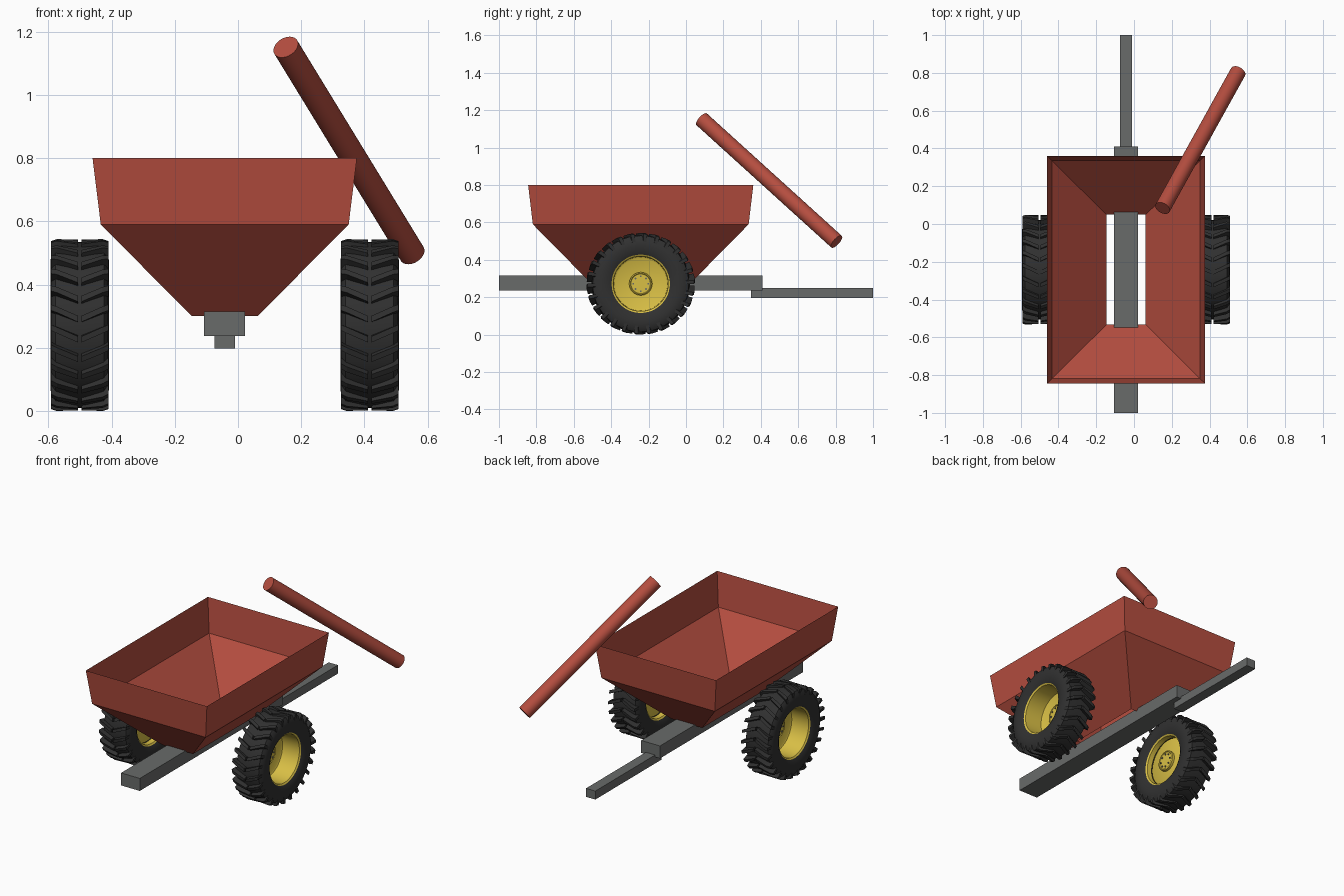
import bpy, bmesh, math
from mathutils import Vector

if "Cube" in bpy.data.objects:
    bpy.data.objects.remove(bpy.data.objects["Cube"])


def mat(name, rgb):
    m = bpy.data.materials.new(name)
    m.diffuse_color = (*rgb, 1)
    m.use_nodes = True
    m.node_tree.nodes["Principled BSDF"].inputs["Base Color"].default_value = m.diffuse_color
    return m


RED = mat("red paint", (0.46, 0.075, 0.05))
GREY = mat("grey steel", (0.14, 0.145, 0.142))
RUBBER = mat("black rubber", (0.03, 0.03, 0.03))
YELLOW = mat("yellow rim", (0.69, 0.52, 0.06))
CX, CY = -0.042, -0.242   # cart centre
WZ = 0.272                # wheel axle height


def finish(name, bm, material, smooth=False, recalc=True):
    if recalc:
        bmesh.ops.recalc_face_normals(bm, faces=bm.faces)
    me = bpy.data.meshes.new(name)
    bm.to_mesh(me)
    bm.free()
    me.materials.append(material)
    ob = bpy.data.objects.new(name, me)
    bpy.context.collection.objects.link(ob)
    if smooth:
        bpy.ops.object.select_all(action='DESELECT')
        ob.select_set(True)
        bpy.context.view_layer.objects.active = ob
        bpy.ops.object.shade_smooth_by_angle(angle=math.radians(35))
    return ob


def box(name, lo, hi, material):
    bm = bmesh.new()
    bmesh.ops.create_cube(bm, size=1)
    for v in bm.verts:
        v.co = [lo[i] + (v.co[i] + 0.5) * (hi[i] - lo[i]) for i in range(3)]
    return finish(name, bm, material)


def lathe(name, profile, material, centre, closed=False, n=48):
    """Revolve (x, radius) points about the x axis."""
    bm = bmesh.new()
    rings = []
    for x, r in profile:
        rings.append([bm.verts.new((x, r * math.sin(2 * math.pi * i / n),
                                    r * math.cos(2 * math.pi * i / n))) for i in range(n)])
    pairs = list(zip(rings, rings[1:]))
    if closed:
        pairs.append((rings[-1], rings[0]))
    for a, b in pairs:
        for i in range(n):
            j = (i + 1) % n
            bm.faces.new((a[i], a[j], b[j], b[i]))
    bmesh.ops.remove_doubles(bm, verts=bm.verts, dist=1e-5)
    bmesh.ops.translate(bm, verts=bm.verts, vec=centre)
    return finish(name, bm, material, True)


def rod(name, a, b, r, material, n=32):
    a, b = Vector(a), Vector(b)
    bm = bmesh.new()
    bmesh.ops.create_cone(bm, cap_ends=True, segments=n, radius1=r, radius2=r,
                          depth=(b - a).length)
    rot = (b - a).to_track_quat('Z', 'Y')
    for v in bm.verts:
        v.co = rot @ v.co + (a + b) / 2
    return finish(name, bm, material, True)


# Open hopper: flared rim above a funnel with an open bottom
bm = bmesh.new()
levels = []
for hx, hy, z in ((0.418, 0.602, 0.80), (0.392, 0.577, 0.59), (0.104, 0.291, 0.30)):
    levels.append([bm.verts.new((CX + sx * hx, CY + sy * hy, z))
                   for sx, sy in ((-1, -1), (1, -1), (1, 1), (-1, 1))])
for top, low in zip(levels, levels[1:]):
    for i in range(4):
        j = (i + 1) % 4
        bm.faces.new((low[i], low[j], top[j], top[i]))
finish("hopper", bm, RED, recalc=False)

# Chassis beam and drawbar
box("chassis_beam", (-0.107, -1.0, 0.237), (0.022, 0.41, 0.315), GREY)
box("drawbar", (-0.074, 0.347, 0.197), (-0.010, 1.0, 0.25), GREY)

# Unloading tube
rod("unloading_tube", (0.151, 0.084, 1.151), (0.551, 0.805, 0.497), 0.042, RED)


def tread(name, centre, count=26):
    """Chevron lugs in two rows, swept towards +y at the top."""
    bm = bmesh.new()
    half = 0.036
    for k in range(count):
        for s in (-1, 1):
            t0 = 2 * math.pi * k / count
            grid = []
            for x, shift, rb, rt in ((0.005, -0.05, 0.24, 0.270),
                                     (0.072, 0.06, 0.24, 0.272),
                                     (0.091, 0.09, 0.225, 0.266)):
                sec = []
                for r, d in ((rb, -half), (rt, -half), (rt, half), (rb, half)):
                    t = t0 + shift + d
                    sec.append(bm.verts.new((s * x, 1.07 * r * math.sin(t), r * math.cos(t))))
                grid.append(sec)
            for a, b in zip(grid, grid[1:]):
                for i in range(4):
                    j = (i + 1) % 4
                    bm.faces.new((a[i], a[j], b[j], b[i]))
            bm.faces.new(grid[0])
            bm.faces.new(grid[-1])
    bmesh.ops.translate(bm, verts=bm.verts, vec=centre)
    finish(name, bm, RUBBER)


# Wheels: tyre, lugs, dished rim, hub and bolts
side_wall = [(0.078, 0.153), (0.087, 0.170), (0.092, 0.205), (0.089, 0.238), (0.076, 0.257)]
tyre_profile = ([(-x, r) for x, r in side_wall] + [(0, 0.263)] + side_wall[::-1])
for side, s in (("left", -1), ("right", 1)):
    c = Vector((CX + s * 0.4585, CY, WZ))
    lathe(side + "_tyre", tyre_profile, RUBBER, c, closed=True)
    tread(side + "_tread", c)
    rim = [(0.080, 0.156), (0.074, 0.147), (-0.04, 0.144), (-0.045, 0.135), (-0.045, 0.0)]
    lathe(side + "_rim", [(s * x, r) for x, r in rim], YELLOW, c)
    lip = [(-0.080, 0.156), (-0.074, 0.147), (-0.044, 0.144)]
    lathe(side + "_rim_lip", [(s * x, r) for x, r in lip], YELLOW, c)
    hub = [(-0.060, 0), (-0.060, 0.052), (-0.064, 0.056), (-0.060, 0.062),
           (-0.030, 0.062), (-0.026, 0.056), (-0.030, 0.052), (-0.030, 0)]
    lathe(side + "_hub", [(s * x, r) for x, r in hub], YELLOW, c, n=32)
    for k in range(8):
        a = 2 * math.pi * k / 8
        p = c + Vector((0, 0.040 * math.sin(a), 0.040 * math.cos(a)))
        rod(f"{side}_wheel_bolt_{k + 1}", p + Vector((-s * 0.065, 0, 0)),
            p + Vector((-s * 0.025, 0, 0)), 0.005, GREY, 8)
